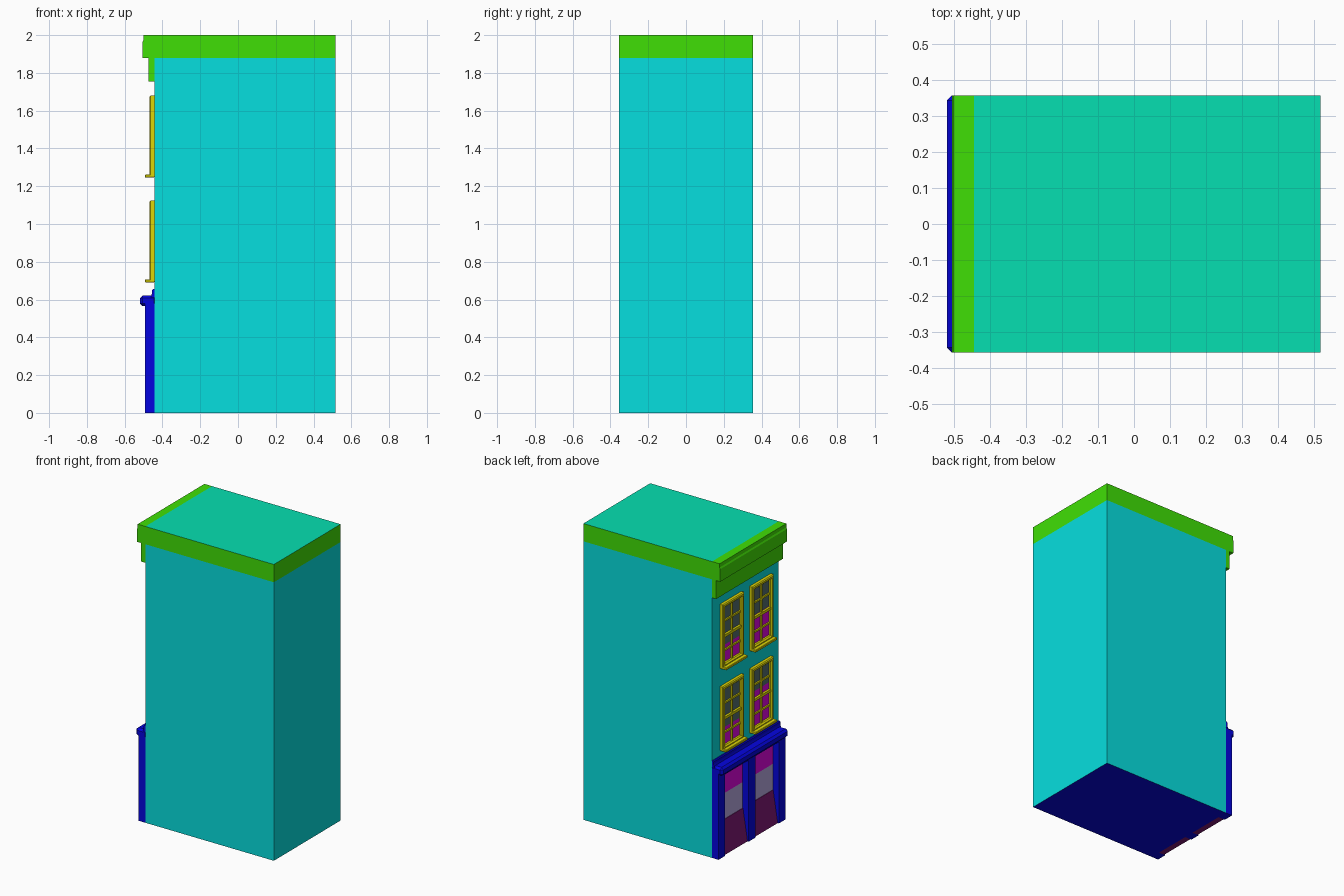
import bpy, bmesh
from mathutils import Vector

if "Cube" in bpy.data.objects:
    bpy.data.objects.remove(bpy.data.objects["Cube"])

WALL, HALF, BACK = -0.443, 0.356, 0.517   # facade plane (faces -x), half width, rear


def material(name, rgb):
    m = bpy.data.materials.new(name)
    lin = [(c / 255) ** 2.2 for c in rgb]
    m.diffuse_color = (*lin, 1)
    m.use_nodes = True
    m.node_tree.nodes["Principled BSDF"].inputs["Base Color"].default_value = m.diffuse_color
    return m


BRICK = material("wall_paint", (14, 222, 222))
TRIM = material("cornice_paint", (66, 222, 14))
ROOF = material("roof_felt", (14, 222, 175))
SHOP = material("shop_paint", (12, 12, 222))
FRAME = material("window_paint", (222, 214, 14))
CURTAIN = material("curtain", (222, 14, 222))
GLASS = material("window_glass", (85, 110, 110))
SHOPGLASS = material("shop_glass", (180, 165, 222))
RISER = material("stall_riser", (125, 30, 115))


def finish(name, bm, mat):
    bmesh.ops.recalc_face_normals(bm, faces=bm.faces)
    me = bpy.data.meshes.new(name)
    bm.to_mesh(me)
    bm.free()
    me.materials.append(mat)
    ob = bpy.data.objects.new(name, me)
    bpy.context.collection.objects.link(ob)
    return ob


def box(name, x, y, z, mat, bevel=0):
    bm = bmesh.new()
    bmesh.ops.create_cube(bm, size=1)
    for v in bm.verts:
        v.co = Vector(r[0] if c < 0 else r[1] for c, r in zip(v.co, (x, sorted(y), z)))
    if bevel:
        bmesh.ops.bevel(bm, geom=bm.edges[:], offset=bevel, segments=1, affect='EDGES')
    return finish(name, bm, mat)


def paint_side(ob, direction, mat):
    ob.data.materials.append(mat)
    for p in ob.data.polygons:
        if p.normal.z * direction > 0.9:
            p.material_index = 1


def extrude_y(name, profile, y0, y1, mat):
    bm = bmesh.new()
    a, b = [[bm.verts.new((x, y, z)) for x, z in profile] for y in (y0, y1)]
    n = len(profile)
    bm.faces.new(a)
    bm.faces.new(b)
    for i in range(n):
        j = (i + 1) % n
        bm.faces.new((a[i], a[j], b[j], b[i]))
    return finish(name, bm, mat)


def mitred_ring(name, y0, y1, z0, z1, profile, mat):
    bm = bmesh.new()
    loops = [[bm.verts.new((x, y, z)) for y, z in
              ((y0 + i, z0 + i), (y1 - i, z0 + i), (y1 - i, z1 - i), (y0 + i, z1 - i))]
             for i, x in profile]
    for a, b in zip(loops, loops[1:] + loops[:1]):
        for k in range(4):
            m = (k + 1) % 4
            bm.faces.new((a[k], a[m], b[m], b[k]))
    return finish(name, bm, mat)


# Main block and roof cap
walls = box("walls", (WALL, BACK), (-HALF, HALF), (0, 1.88), BRICK)
paint_side(walls, -1, SHOP)
cap = box("roof_cap", (WALL, BACK), (-HALF, HALF), (1.88, 2), TRIM)
paint_side(cap, 1, ROOF)

# Stepped cornice at the top of the facade
extrude_y("top_cornice",
          [(WALL, 1.755), (-0.474, 1.755), (-0.474, 1.88), (-0.505, 1.88),
           (-0.505, 1.965), (-0.5, 1.975), (-0.5, 2), (WALL, 2)], -HALF, HALF, TRIM)


# Sash windows
def window(name, y0, y1, z0, z1, curtain_h):
    mitred_ring(name + "_frame", y0, y1, z0, z1,
                [(0, WALL), (0, -0.462), (0.006, -0.468), (0.018, -0.468),
                 (0.026, -0.459), (0.026, WALL)], FRAME)
    box(name + "_sill", (-0.492, WALL), (y0, y1), (z0 - 0.005, z0 + 0.012), FRAME, 0.003)
    iy, iz, top = (y0 + 0.024, y1 - 0.024), z0 + 0.01, z1 - 0.024
    mid = iz + curtain_h
    box(name + "_curtain", (WALL - 0.003, WALL + 0.01), iy, (iz, mid), CURTAIN)
    box(name + "_glass", (WALL - 0.003, WALL + 0.01), iy, (mid, top), GLASS)
    yc = (y0 + y1) / 2
    box(name + "_mullion", (-0.456, WALL), (yc - 0.006, yc + 0.006), (iz, top), FRAME)
    for i in (1, 2, 3):
        zc = iz + (top - iz) * i / 4
        r, d = (0.009, 0.461) if i == 2 else (0.006, 0.4555)
        box(f"{name}_bar_{i}", (-d, WALL), iy, (zc - r, zc + r), FRAME)


for floor, z, heights in (("first", 0.695, (0.13, 0.25)), ("second", 1.25, (0.13, 0.21))):
    window(floor + "_floor_window_left", 0.042, 0.272, z, z + 0.43, heights[0])
    window(floor + "_floor_window_right", -0.272, -0.042, z, z + 0.43, heights[1])

# Shopfront: pilasters, fascia, cornice and lead flashing
FRONT = -0.493
box("centre_pilaster", (FRONT, WALL), (-0.035, 0.035), (0, 0.55), SHOP)
box("fascia", (FRONT, WALL), (-HALF, HALF), (0.55, 0.58), SHOP)
box("shop_cornice", (-0.519, WALL + 0.013), (-HALF, HALF), (0.565, 0.622), SHOP, 0.014)
extrude_y("shop_flashing", [(WALL, 0.61), (-0.462, 0.61), (-0.455, 0.635),
                            (-0.455, 0.65), (-0.45, 0.656), (WALL, 0.656)], -HALF, HALF, SHOP)

for side, s in (("left", 1), ("right", -1)):
    inner, outer = 0.035 * s, 0.287 * s
    box(side + "_pilaster", (FRONT, WALL), (outer, HALF * s), (0, 0.55), SHOP)
    box(side + "_shop_blind", (WALL - 0.004, WALL + 0.01), (inner, outer), (0.39, 0.55), CURTAIN)
    box(side + "_shop_glass", (WALL - 0.004, WALL + 0.01), (inner, outer), (0.2, 0.39), SHOPGLASS)
    # Sloping panel below the glass
    extrude_y(side + "_stall_riser", [(WALL, 0), (-0.484, 0), (-0.45, 0.215), (WALL, 0.215)],
              inner, outer, RISER)
